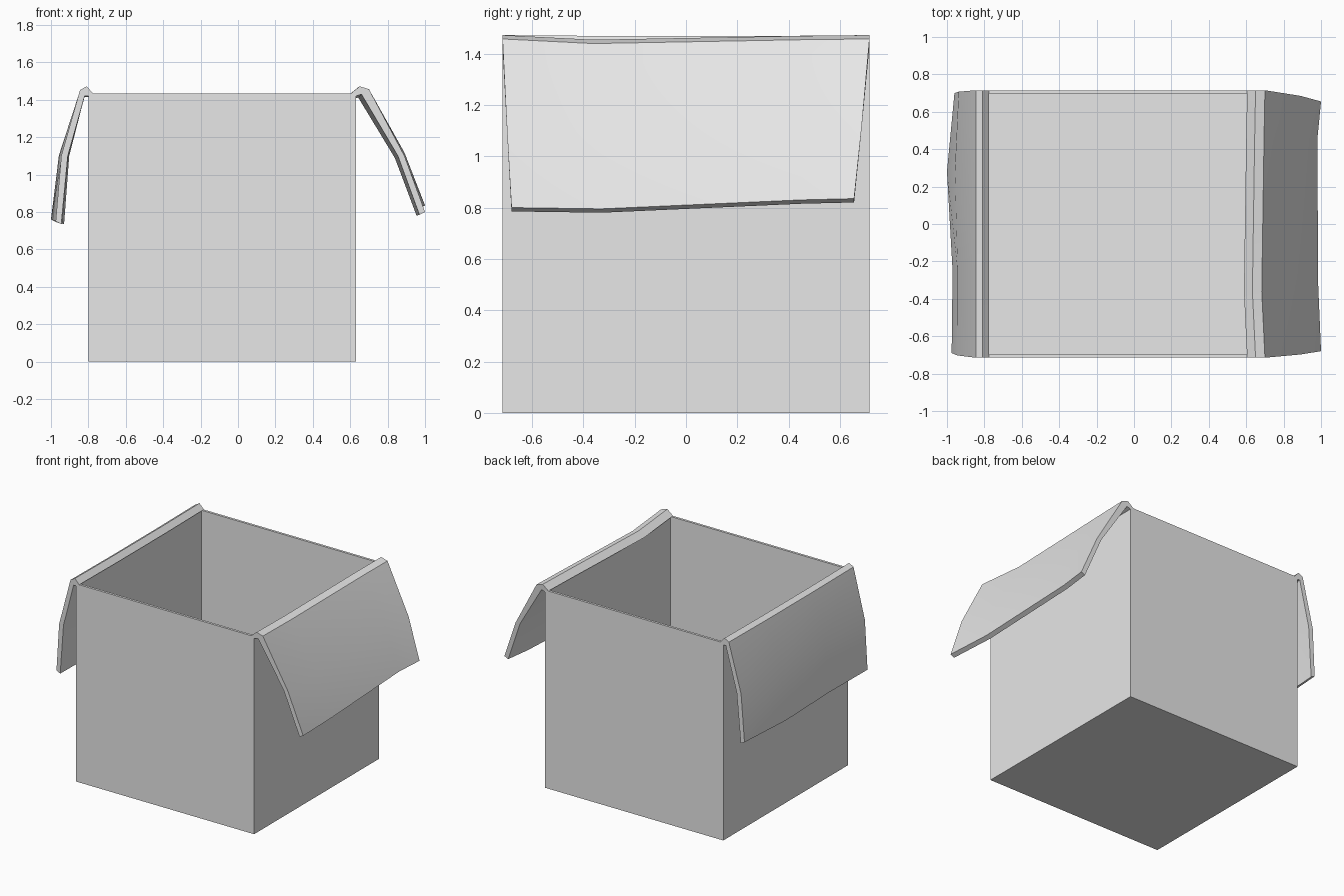
import bpy
import bmesh

if "Cube" in bpy.data.objects:
    bpy.data.objects.remove(bpy.data.objects["Cube"], do_unlink=True)

# Single plain grey
GREY = (0.8, 0.8, 0.8, 1.0)
grey = bpy.data.materials.new("cardboard grey")
grey.use_nodes = True
grey.diffuse_color = GREY
grey.node_tree.nodes["Principled BSDF"].inputs["Base Color"].default_value = GREY


def finish(name, bm):
    bmesh.ops.recalc_face_normals(bm, faces=bm.faces)
    mesh = bpy.data.meshes.new(name)
    bm.to_mesh(mesh)
    bm.free()
    mesh.materials.append(grey)
    obj = bpy.data.objects.new(name, mesh)
    bpy.context.collection.objects.link(obj)
    return obj


# Open box: a block whose top is inset and pushed down to the floor
X0, X1, HALF, HEIGHT, WALL = -0.80, 0.63, 0.715, 1.435, 0.025
bm = bmesh.new()
bmesh.ops.create_cube(bm, size=1)
for v in bm.verts:
    v.co.x = X1 if v.co.x > 0 else X0
    v.co.y = HALF if v.co.y > 0 else -HALF
    v.co.z = HEIGHT if v.co.z > 0 else 0
bm.normal_update()
top = max(bm.faces, key=lambda f: f.calc_center_median().z)
bmesh.ops.inset_region(bm, faces=[top], thickness=WALL)
well = bmesh.ops.extrude_discrete_faces(bm, faces=[top])["faces"][0]
for v in well.verts:
    v.co.z = WALL
finish("box_body", bm)


def make_flap(name, profile, stations):
    """Loft the (x, z, drop) profile through stations along y.
    Station: y at hinge, y at hem, then x and z shifts at hinge and hem."""
    bm = bmesh.new()
    rings = []
    for y_top, y_hem, dx_top, dz_top, dx_hem, dz_hem in stations:
        ring = []
        for x, z, w in profile:
            ring.append(bm.verts.new((x + dx_top * (1 - w) + dx_hem * w,
                                      y_top * (1 - w) + y_hem * w,
                                      z + dz_top * (1 - w) + dz_hem * w)))
        rings.append(ring)
    n = len(profile)
    for a, b in zip(rings, rings[1:]):
        for i in range(n):
            j = (i + 1) % n
            bm.faces.new((a[i], a[j], b[j], b[i]))
    bm.faces.new(rings[0])
    bm.faces.new(rings[-1])
    obj = finish(name, bm)
    bpy.ops.object.select_all(action="DESELECT")
    obj.select_set(True)
    bpy.context.view_layer.objects.active = obj
    bpy.ops.object.shade_smooth_by_angle(angle=0.45)


# Folded flaps: hinge, crest, shoulder, bend, hem and back again inside
make_flap("left_flap",
          [(0.605, 1.435, 0), (0.65, 1.472, 0), (0.70, 1.457, 0),
           (0.89, 1.10, 0.5), (1.00, 0.80, 1), (0.97, 0.785, 1),
           (0.855, 1.10, 0.5), (0.66, 1.43, 0), (0.63, 1.42, 0)],
          [(-0.715, -0.68, 0, 0, 0, 0),
           (-0.36, -0.33, -0.017, -0.018, -0.015, -0.005),
           (0.45, 0.45, -0.005, -0.003, -0.02, 0.03),
           (0.715, 0.655, 0, 0, 0, 0.035)])
make_flap("right_flap",
          [(-0.775, 1.435, 0), (-0.81, 1.472, 0), (-0.845, 1.452, 0),
           (-0.945, 1.10, 0.5), (-0.975, 0.75, 1), (-0.945, 0.735, 1),
           (-0.91, 1.10, 0.5), (-0.82, 1.42, 0), (-0.80, 1.42, 0)],
          [(-0.715, -0.69, 0, 0, 0, 0),
           (-0.25, -0.25, 0, -0.004, 0.005, 0),
           (0.28, 0.28, 0, -0.004, -0.025, 0.01),
           (0.715, 0.70, 0, 0, 0.015, 0)])
